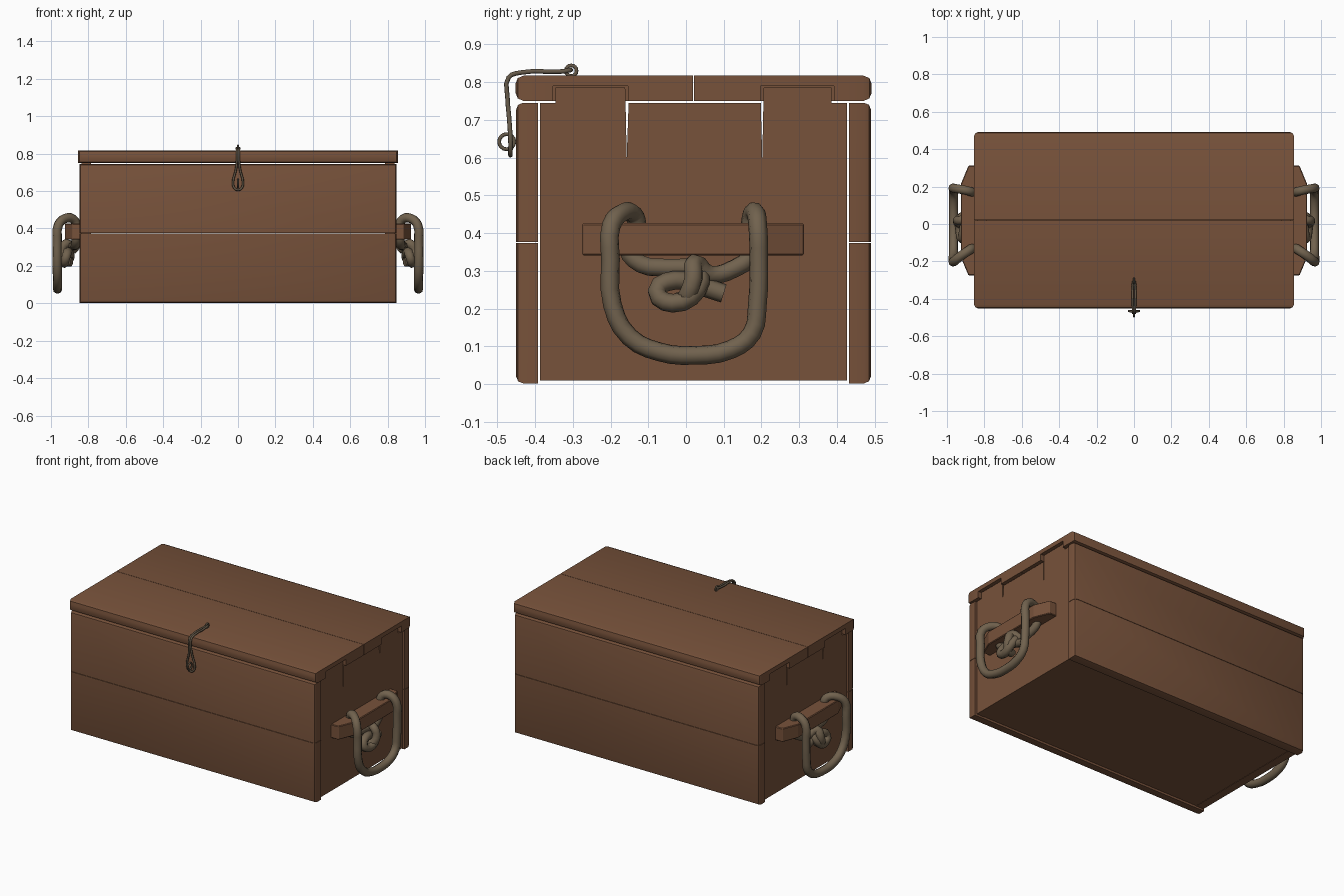
import bpy, bmesh, math
from mathutils import Vector

if "Cube" in bpy.data.objects:
    bpy.data.objects.remove(bpy.data.objects["Cube"], do_unlink=True)


def material(name, rgb):
    m = bpy.data.materials.new(name)
    m.use_nodes = True
    col = (*rgb, 1)
    m.diffuse_color = col
    m.node_tree.nodes["Principled BSDF"].inputs["Base Color"].default_value = col
    return m


WOOD = material("brown wood", (0.185, 0.084, 0.043))
ROPE = material("tan rope", (0.165, 0.122, 0.076))
WIRE = material("dull wire", (0.13, 0.1, 0.066))


def finish(name, bm, mat):
    bmesh.ops.recalc_face_normals(bm, faces=bm.faces)
    me = bpy.data.meshes.new(name)
    bm.to_mesh(me)
    bm.free()
    ob = bpy.data.objects.new(name, me)
    bpy.context.collection.objects.link(ob)
    me.materials.append(mat)
    return ob


def smooth(ob):
    bpy.ops.object.select_all(action="DESELECT")
    ob.select_set(True)
    bpy.context.view_layer.objects.active = ob
    bpy.ops.object.shade_smooth_by_angle(angle=math.radians(35))


def box(name, lo, hi, rounded=None, radius=0.02):
    """Box between two corners; edges picked by the rule are rounded."""
    lo, hi = Vector(lo), Vector(hi)
    bm = bmesh.new()
    bmesh.ops.create_cube(bm, size=1)
    for v in bm.verts:
        v.co = (lo + hi) / 2 + v.co * (hi - lo)
    if rounded:
        edges = [e for e in bm.edges if rounded(*[v.co for v in e.verts])]
        bmesh.ops.bevel(bm, geom=edges, offset=radius, segments=2,
                        profile=0.5, affect="EDGES")
    ob = finish(name, bm, WOOD)
    if rounded:
        smooth(ob)
    return ob


def prism(name, outline, direction):
    """Flat outline extruded along a vector."""
    bm = bmesh.new()
    face = bm.faces.new([bm.verts.new(p) for p in outline])
    out = bmesh.ops.extrude_face_region(bm, geom=[face])
    moved = [g for g in out["geom"] if isinstance(g, bmesh.types.BMVert)]
    bmesh.ops.translate(bm, verts=moved, vec=direction)
    return finish(name, bm, WOOD)


def tube(name, points, radius, mat, closed=False, steps=3):
    cu = bpy.data.curves.new(name, "CURVE")
    cu.dimensions = "3D"
    cu.bevel_depth = radius
    cu.bevel_resolution = 2
    cu.resolution_u = steps
    cu.use_fill_caps = True
    sp = cu.splines.new("BEZIER")
    sp.bezier_points.add(len(points) - 1)
    for bp, p in zip(sp.bezier_points, points):
        bp.co = p
        bp.handle_left_type = bp.handle_right_type = "AUTO"
    sp.use_cyclic_u = closed
    cu.materials.append(mat)
    ob = bpy.data.objects.new(name, cu)
    bpy.context.collection.objects.link(ob)
    return ob


def same(a, b, axis, value):
    return abs(a[axis] - value) < 1e-4 and abs(b[axis] - value) < 1e-4


# Long walls, two planks each
SEAM = 0.375
for side, outer, inner in (("front", -0.45, -0.392), ("back", 0.49, 0.432)):
    for level, z0, z1 in (("lower", 0.002, SEAM - 0.001), ("upper", SEAM + 0.001, 0.745)):
        seam = z1 if level == "lower" else z0
        box(f"{side}_{level}_plank", (-0.847, min(outer, inner), z0),
            (0.847, max(outer, inner), z1),
            lambda a, b: same(a, b, 1, outer) and not same(a, b, 2, seam), 0.018)

# Floor
box("floor_board", (-0.785, -0.387, 0.012), (0.785, 0.427, 0.05))

# Lid, two boards
lids = []
for side, y0, y1, outer in (("front", -0.452, 0.019, -0.452), ("back", 0.021, 0.492, 0.492)):
    lids.append(box(f"{side}_lid_board", (-0.855, y0, 0.75), (0.855, y1, 0.817),
                    lambda a, b: same(a, b, 1, outer), 0.022))

# Notches in the lid that take the end tabs
for i, (y0, y1) in enumerate(((-0.353, -0.153), (0.197, 0.392))):
    for s in (-1, 1):
        xs = sorted((s * 0.775, s * 0.9))
        cutter = box("notch_cutter", (xs[0], y0, 0.7), (xs[1], y1, 0.79))
        cutter.hide_render = True
        cutter.hide_set(True)
        cutter.display_type = "WIRE"
        cut = lids[i].modifiers.new("notch", "BOOLEAN")
        cut.operation = "DIFFERENCE"
        cut.solver = "EXACT"
        cut.object = cutter

# Outline of the top end plank, with tabs and two split cracks
TAB = [(-0.387, 0.5), (0.427, 0.5), (0.427, 0.745), (0.386, 0.745), (0.386, 0.785),
       (0.206, 0.785), (0.202, 0.6), (0.198, 0.745), (-0.152, 0.745),
       (-0.157, 0.6), (-0.161, 0.785), (-0.346, 0.785), (-0.346, 0.745), (-0.387, 0.745)]
# Handle cleat seen from above
CLEAT = [(0.83, -0.275), (0.885, -0.275), (0.925, -0.18),
         (0.925, 0.215), (0.885, 0.312), (0.83, 0.312)]
# Carrying loop and its knot, one continuous rope
HANDLE = [(0.9, 0.1, 0.24), (0.9, 0.03, 0.262), (0.91, -0.03, 0.275),
          (0.92, -0.078, 0.245), (0.93, -0.035, 0.214), (0.93, 0.03, 0.25),
          (0.89, 0.03, 0.3), (0.875, -0.05, 0.308), (0.87, -0.12, 0.318),
          (0.865, -0.155, 0.36), (0.865, -0.13, 0.42), (0.88, -0.14, 0.45),
          (0.925, -0.17, 0.453), (0.96, -0.198, 0.42), (0.967, -0.2, 0.33),
          (0.967, -0.195, 0.21), (0.965, -0.15, 0.125), (0.965, -0.07, 0.085),
          (0.965, 0.02, 0.076), (0.965, 0.12, 0.092), (0.965, 0.175, 0.135),
          (0.965, 0.189, 0.21), (0.965, 0.193, 0.33), (0.96, 0.19, 0.42),
          (0.925, 0.185, 0.453), (0.88, 0.175, 0.45), (0.865, 0.17, 0.41),
          (0.865, 0.18, 0.35), (0.87, 0.13, 0.307), (0.89, 0.06, 0.29),
          (0.92, 0.022, 0.32), (0.943, 0.02, 0.28), (0.93, 0, 0.228),
          (0.89, -0.015, 0.22)]

# Both ends
for s, side in ((1, "left"), (-1, "right")):
    for level, z0, z1 in (("lower", 0.01, 0.25), ("middle", 0.25, 0.5)):
        xs = sorted((s * 0.785, s * 0.837))
        box(f"{side}_end_{level}_plank", (xs[0], -0.387, z0), (xs[1], 0.427, z1))
    prism(f"{side}_end_upper_plank", [(s * 0.785, y, z) for y, z in TAB], (s * 0.052, 0, 0))
    cleat = prism(f"{side}_handle_cleat", [(s * x, y, 0.341) for x, y in CLEAT], (0, 0, 0.085))
    bev = cleat.modifiers.new("worn edges", "BEVEL")
    bev.width = 0.004
    bev.segments = 1
    tube(f"{side}_rope_handle", [(s * x, y, z) for x, y, z in HANDLE], 0.025, ROPE)

# Wire latch: a long loop from the lid eye down over the front edge
half = [(0.006, -0.33, 0.828), (0.006, -0.44, 0.825), (0.006, -0.47, 0.812),
        (0.006, -0.473, 0.76), (0.012, -0.469, 0.71), (0.027, -0.465, 0.645),
        (0.02, -0.465, 0.617)]
loop = ([(0, -0.305, 0.832)] + half + [(0, -0.465, 0.606)]
        + [(-x, y, z) for x, y, z in reversed(half)])
tube("latch_wire_loop", loop, 0.006, WIRE, closed=True)

# Eyes that hold the latch
for name, y, z, r in (("lid_latch_eye", -0.304, 0.83, 0.014),
                      ("front_latch_eye", -0.475, 0.642, 0.02)):
    ring = [(0, y + r * math.cos(a * math.pi / 4), z + r * math.sin(a * math.pi / 4))
            for a in range(8)]
    tube(name, ring, 0.005, WIRE, closed=True, steps=2)
